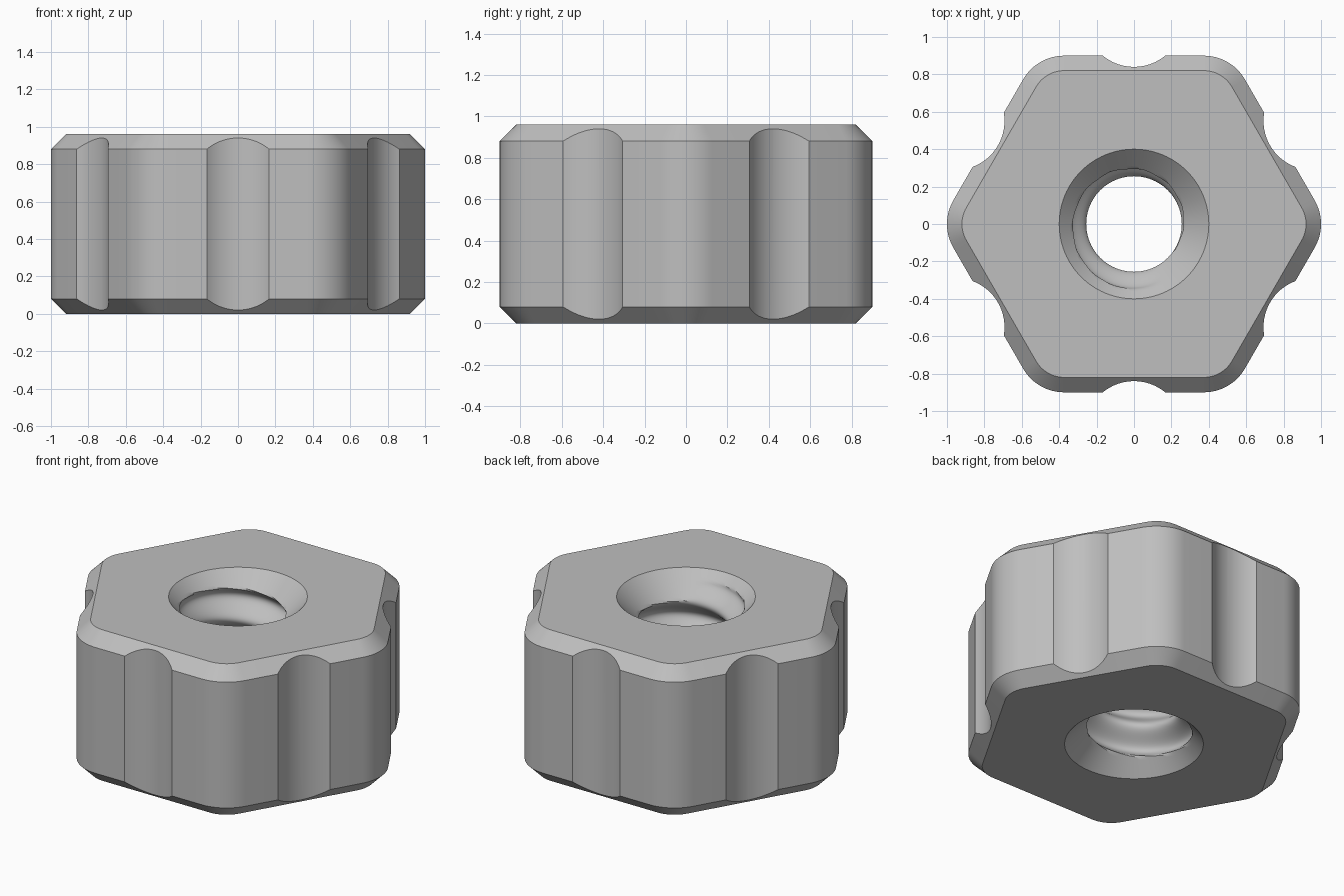
import bpy, bmesh
from math import sin, cos, pi, radians
from mathutils import Vector

if "Cube" in bpy.data.objects:
    bpy.data.objects.remove(bpy.data.objects["Cube"])

HEIGHT, CHAMFER = 0.96, 0.08
SEGS = 96                                   # points around every ring
CORNER_CENTRE, CORNER_R = 0.7465, 0.2535    # rounded hexagon corners
MOUTH_R = 0.40                              # countersink rim
PITCH, THREAD_MID, THREAD_AMP = 0.24, 0.30, 0.045
ROWS_PER_TURN = 24

steel = bpy.data.materials.new("grey_steel")
steel.use_nodes = True
colour = (0.52, 0.52, 0.52, 1)
steel.diffuse_color = colour
steel.node_tree.nodes["Principled BSDF"].inputs["Base Color"].default_value = colour


def hexagon(inset, z):
    """Rounded hexagon ring, starting at the middle of the +x corner."""
    arcs = []
    for k in range(6):
        a = k * pi / 3
        centre = Vector((cos(a), sin(a), 0)) * CORNER_CENTRE
        arcs.append([centre + Vector((cos(a + t), sin(a + t), 0)) * (CORNER_R - inset)
                     for t in (radians(5 * s) for s in range(-6, 7))])
    ring = []
    for k, arc in enumerate(arcs):
        ring += arc
        ring += [arc[-1].lerp(arcs[(k + 1) % 6][0], s / 4) for s in (1, 2, 3)]
    ring = ring[6:] + ring[:6]
    return [Vector((p.x, p.y, z)) for p in ring + ring[:1]]


def circle(radius, z):
    return [Vector((radius * cos(2 * pi * i / SEGS), radius * sin(2 * pi * i / SEGS), z))
            for i in range(SEGS + 1)]


def bore_row(j):
    """One row of the threaded bore, following the helix."""
    row = []
    for i in range(SEGS + 1):
        turn = i / SEGS
        z = min(HEIGHT, max(0, PITCH * (j / ROWS_PER_TURN + turn - 1)))
        phase = (z - 0.905) / PITCH - turn - 0.25
        thread = THREAD_MID + THREAD_AMP * cos(2 * pi * phase)
        r = max(thread, MOUTH_R - z, MOUTH_R - (HEIGHT - z))
        row.append(Vector((r * cos(2 * pi * turn), r * sin(2 * pi * turn), z)))
    return row


def loft(bm, rings):
    grid = [[bm.verts.new(p) for p in ring] for ring in rings]
    for low, high in zip(grid, grid[1:]):
        for i in range(SEGS):
            bm.faces.new((low[i], low[i + 1], high[i + 1], high[i]))


def make_object(name, bm):
    mesh = bpy.data.meshes.new(name)
    bm.to_mesh(mesh)
    bm.free()
    obj = bpy.data.objects.new(name, mesh)
    bpy.context.collection.objects.link(obj)
    mesh.materials.append(steel)
    return obj


# Hexagonal body with chamfered rims, flat ends and threaded bore
bm = bmesh.new()
loft(bm, [circle(MOUTH_R, 0), hexagon(CHAMFER, 0), hexagon(0, CHAMFER),
          hexagon(0, HEIGHT - CHAMFER), hexagon(CHAMFER, HEIGHT), circle(MOUTH_R, HEIGHT)])
turns = round(HEIGHT / PITCH) + 1
loft(bm, [bore_row(j) for j in range(turns * ROWS_PER_TURN + 1)])
bmesh.ops.remove_doubles(bm, verts=bm.verts, dist=1e-5)
bmesh.ops.recalc_face_normals(bm, faces=bm.faces)
body = make_object("nut_body", bm)

# Grip scallops: one upright cylinder cut into the middle of each flat
bm = bmesh.new()
for k in range(6):
    a = radians(30 + 60 * k)
    made = bmesh.ops.create_cone(bm, cap_ends=True, segments=72,
                                 radius1=0.262, radius2=0.262, depth=2)
    bmesh.ops.translate(bm, verts=made["verts"],
                        vec=(1.102 * cos(a), 1.102 * sin(a), HEIGHT / 2))
cutter = make_object("scallop_cutter", bm)
cutter.hide_render = True

cut = body.modifiers.new("scallops", 'BOOLEAN')
cut.operation, cut.solver, cut.object = 'DIFFERENCE', 'EXACT', cutter
bpy.ops.object.select_all(action='DESELECT')
body.select_set(True)
bpy.context.view_layer.objects.active = body
bpy.ops.object.modifier_apply(modifier=cut.name)
bpy.data.objects.remove(cutter)

# Smooth curves, crisp rims
bpy.ops.object.shade_smooth_by_angle(angle=radians(28))
